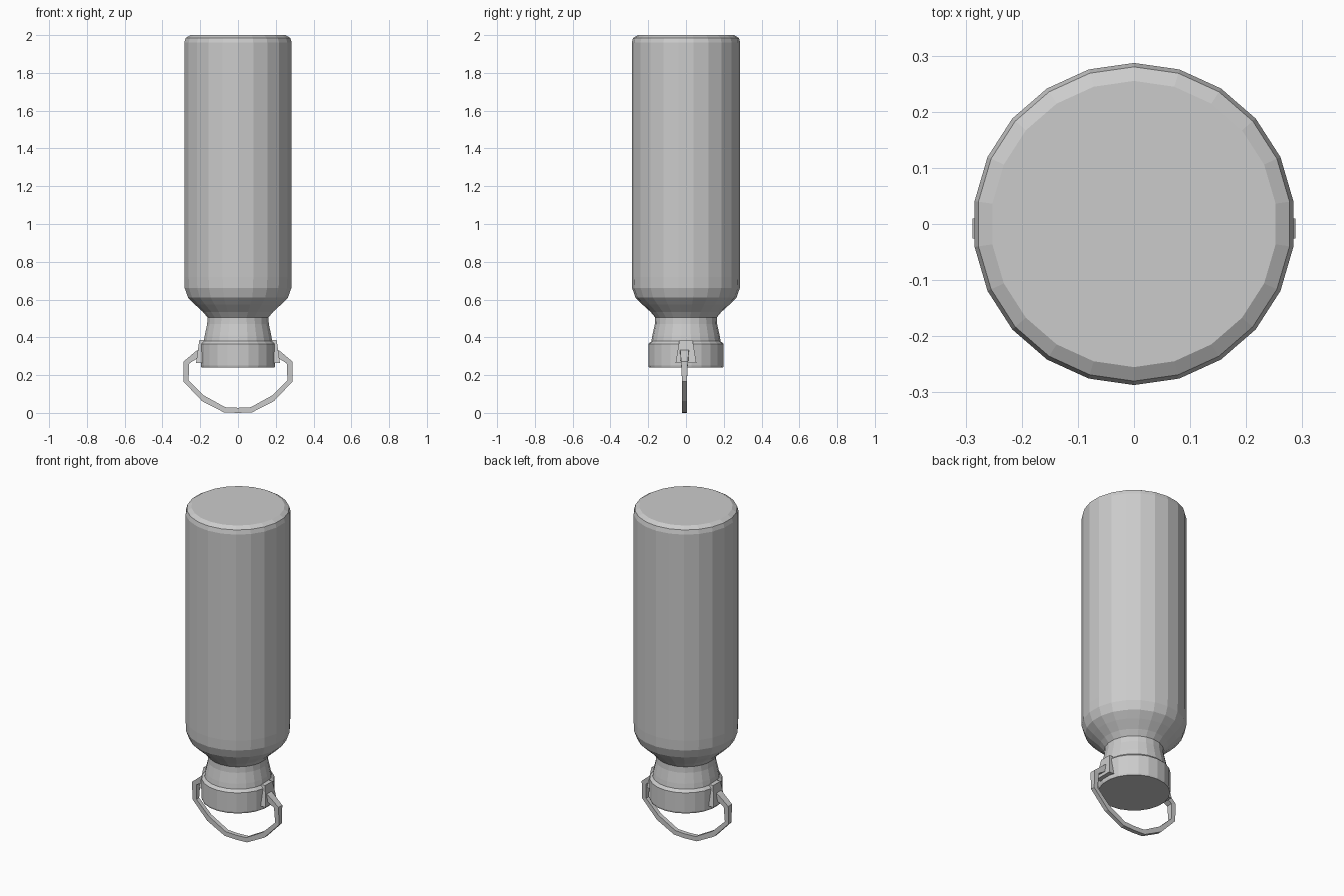
import bpy, bmesh, math

if "Cube" in bpy.data.objects:
    bpy.data.objects.remove(bpy.data.objects["Cube"])

SIDES = 22


def finish(name, bm):
    bmesh.ops.recalc_face_normals(bm, faces=bm.faces)
    mesh = bpy.data.meshes.new(name)
    bm.to_mesh(mesh)
    bm.free()
    obj = bpy.data.objects.new(name, mesh)
    bpy.context.collection.objects.link(obj)
    return obj


def lathe(name, profile, close_start=False, close_end=False):
    """Revolve (radius, z) points into a faceted shell."""
    bm = bmesh.new()
    rings = []
    for r, z in profile:
        rings.append([bm.verts.new((r * math.cos(a), r * math.sin(a), z))
                      for a in (2 * math.pi * (i + 0.5) / SIDES for i in range(SIDES))])
    for low, high in zip(rings, rings[1:]):
        for i in range(SIDES):
            j = (i + 1) % SIDES
            bm.faces.new((low[i], low[j], high[j], high[i]))
    if close_start:
        bm.faces.new(rings[0])
    if close_end:
        bm.faces.new(rings[-1])
    return finish(name, bm)


# Inverted bottle: neck, rounded shoulder, straight wall, bevelled base on top
lathe("bottle_body", [
    (0.183, 0.38), (0.178, 0.41), (0.165, 0.47), (0.163, 0.505), (0.188, 0.535),
    (0.232, 0.575), (0.267, 0.61), (0.285, 0.66), (0.287, 0.72),
    (0.287, 1.96), (0.280, 1.985), (0.255, 2.0)], close_end=True)

# Screw cap underneath
lathe("cap", [(0.196, 0.24), (0.199, 0.25), (0.199, 0.365), (0.183, 0.38)],
      close_start=True)

# Side lugs holding the carry loop, tapered toward the top
for side, label in ((-1, "left"), (1, "right")):
    bm = bmesh.new()
    bmesh.ops.create_cube(bm, size=1)
    for v in bm.verts:
        top, outer = v.co.z > 0, v.co.x > 0
        v.co.x = side * ((0.205 if top else 0.222) if outer else 0.17)
        v.co.y *= 0.07 if top else 0.11
        v.co.z = 0.385 if top else 0.265
    finish(label + "_lug", bm)

# Carry loop: flat angular band (outer and inner edge, half width)
half = [  # outer x, outer z, inner x, inner z, half width
    (0.195, 0.345, 0.195, 0.305, 0.024),
    (0.225, 0.325, 0.213, 0.290, 0.022),
    (0.288, 0.272, 0.258, 0.262, 0.018),
    (0.288, 0.165, 0.262, 0.172, 0.013),
    (0.190, 0.062, 0.180, 0.092, 0.013),
    (0.075, 0.003, 0.068, 0.030, 0.013)]
path = half + [(-a, b, -c, d, w) for a, b, c, d, w in reversed(half)]
# lowest middle point closes the bottom of the loop
path.insert(len(half), (0, 0.0, 0, 0.027, 0.013))
bm = bmesh.new()
sections = []
for ox, oz, ix, iz, w in path:
    sections.append([bm.verts.new(p) for p in (
        (ox, -w - 0.008, oz), (ox, w - 0.008, oz),
        (ix, w - 0.008, iz), (ix, -w - 0.008, iz))])
for a, b in zip(sections, sections[1:]):
    for i in range(4):
        j = (i + 1) % 4
        bm.faces.new((a[i], a[j], b[j], b[i]))
bm.faces.new(sections[0])
bm.faces.new(sections[-1])
finish("carry_loop", bm)
